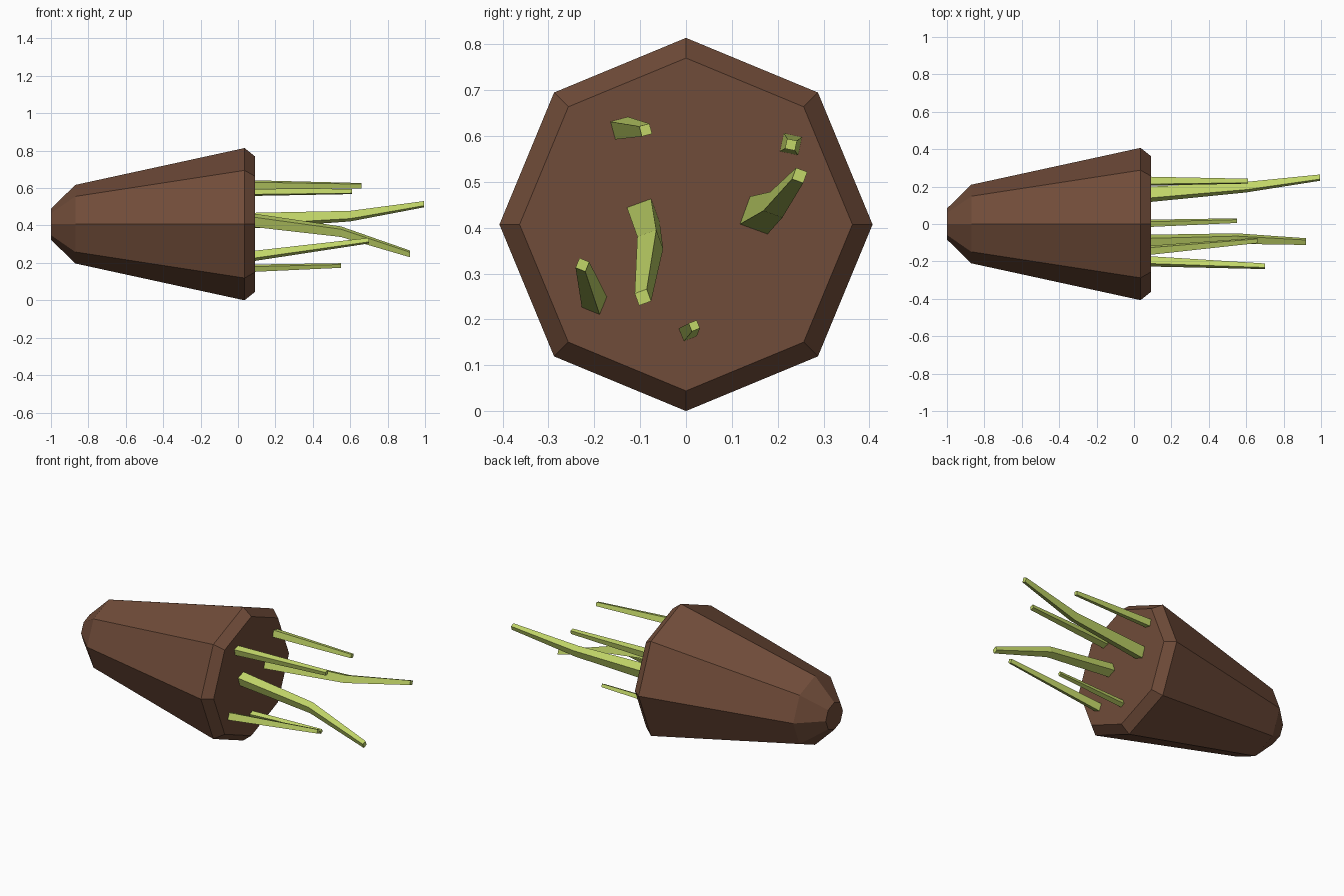
import bpy, bmesh, math

if "Cube" in bpy.data.objects:
    bpy.data.objects.remove(bpy.data.objects["Cube"])


def material(name, rgb):
    m = bpy.data.materials.new(name)
    m.diffuse_color = (*rgb, 1)
    m.use_nodes = True
    m.node_tree.nodes["Principled BSDF"].inputs["Base Color"].default_value = m.diffuse_color
    return m


def ring(x, y, z, radius, sides, turn):
    """Regular polygon in the YZ plane."""
    return [(x, y + radius * math.cos(turn + math.tau * i / sides),
             z + radius * math.sin(turn + math.tau * i / sides)) for i in range(sides)]


def loft(name, rings, mat):
    """Skin a row of rings and cap both ends."""
    bm = bmesh.new()
    loops = [[bm.verts.new(p) for p in r] for r in rings]
    n = len(loops[0])
    for a, b in zip(loops, loops[1:]):
        for i in range(n):
            j = (i + 1) % n
            bm.faces.new((a[i], a[j], b[j], b[i]))
    bm.faces.new(loops[0])
    bm.faces.new(loops[-1])
    bmesh.ops.recalc_face_normals(bm, faces=bm.faces)
    mesh = bpy.data.meshes.new(name)
    bm.to_mesh(mesh)
    bm.free()
    mesh.materials.append(mat)
    obj = bpy.data.objects.new(name, mesh)
    bpy.context.collection.objects.link(obj)
    return obj


brown = material("brown skin", (0.162, 0.072, 0.041))
green = material("stalk green", (0.54, 0.67, 0.14))

# Tapered eight-sided root body lying along x
body = [(-1.0, 0.083), (-0.87, 0.21), (0.035, 0.407), (0.09, 0.363)]
loft("root_body", [ring(x, 0, 0.407, r, 8, 0) for x, r in body], brown)

# Square stalks: (x, y, z, side) along each path, and the roll in degrees
stalks = [
    ([(0.09, -0.140, 0.617, 0.040), (0.66, -0.088, 0.613, 0.023)], 15),
    ([(0.09, 0.229, 0.582, 0.040), (0.61, 0.229, 0.581, 0.022)], -12),
    ([(0.09, 0.159, 0.427, 0.064), (0.60, 0.197, 0.450, 0.044),
      (0.995, 0.248, 0.514, 0.026)], -20),
    ([(0.09, -0.093, 0.427, 0.056), (0.55, -0.078, 0.367, 0.044),
      (0.92, -0.094, 0.248, 0.028)], 20),
    ([(0.09, -0.200, 0.238, 0.042), (0.70, -0.226, 0.319, 0.023)], -22),
    ([(0.09, 0.004, 0.172, 0.030), (0.55, 0.018, 0.186, 0.019)], 22),
]
for k, (path, roll) in enumerate(stalks, 1):
    turn = math.radians(45 + roll)
    loft(f"stalk_{k}", [ring(x, y, z, s / math.sqrt(2), 4, turn) for x, y, z, s in path], green)
